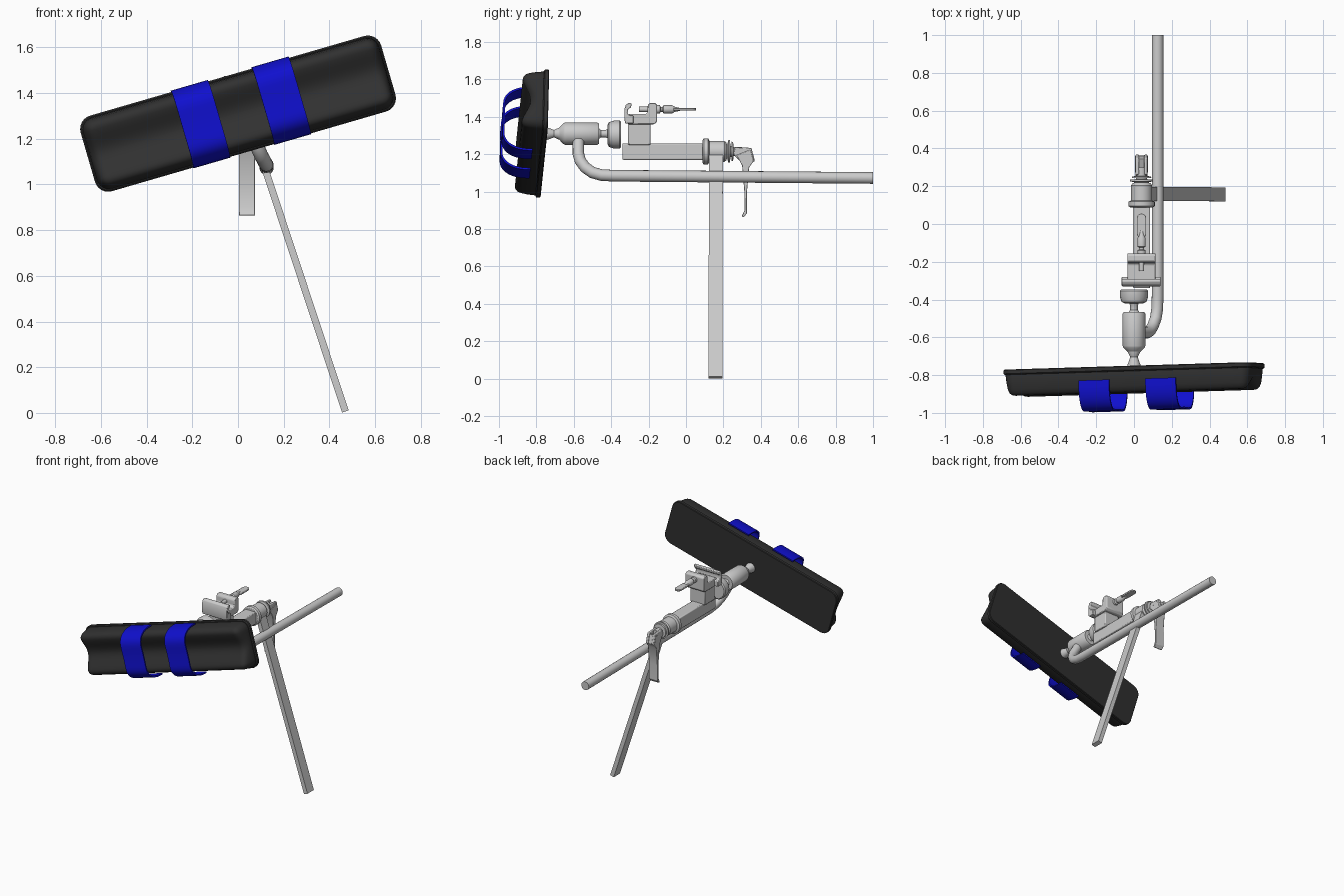
import bpy, bmesh, math
from mathutils import Matrix, Vector

if "Cube" in bpy.data.objects:
    bpy.data.objects.remove(bpy.data.objects["Cube"])


def finish(name, bm, mat=None, matrix=None, bevel=0):
    bmesh.ops.recalc_face_normals(bm, faces=bm.faces)
    me = bpy.data.meshes.new(name)
    bm.to_mesh(me)
    bm.free()
    ob = bpy.data.objects.new(name, me)
    bpy.context.collection.objects.link(ob)
    if mat:
        me.materials.append(mat)
    if matrix:
        ob.matrix_world = matrix
    if bevel:
        mod = ob.modifiers.new("bevel", 'BEVEL')
        mod.width, mod.segments, mod.limit_method = bevel, 2, 'ANGLE'
    bpy.ops.object.select_all(action='DESELECT')
    ob.select_set(True)
    bpy.context.view_layer.objects.active = ob
    bpy.ops.object.shade_smooth_by_angle(angle=math.radians(35))
    return ob


def loft(bm, rings):
    rows = [[bm.verts.new(p) for p in r] for r in rings]
    n = len(rows[0])
    for a, b in zip(rows, rows[1:]):
        for i in range(n):
            bm.faces.new((a[i], a[(i + 1) % n], b[(i + 1) % n], b[i]))
    bm.faces.new(rows[0])
    bm.faces.new(rows[-1])


def lathe(name, x, z, prof, n=32):
    """Turned part along y from (y, radius) pairs."""
    bm = bmesh.new()
    loft(bm, [[(x + r * math.cos(2 * math.pi * i / n), y, z + r * math.sin(2 * math.pi * i / n))
               for i in range(n)] for y, r in prof])
    return finish(name, bm)


def extrude(name, prof, x0, x1, mat=None, matrix=None, bevel=0):
    """(y, z) outline pushed along x."""
    bm = bmesh.new()
    loft(bm, [[(x, y, z) for y, z in prof] for x in (x0, x1)])
    return finish(name, bm, mat, matrix, bevel)


def box(name, x0, x1, y0, y1, z0, z1, bevel=0.006):
    return extrude(name, [(y0, z0), (y1, z0), (y1, z1), (y0, z1)], x0, x1, bevel=bevel)


def material(name, col):
    m = bpy.data.materials.new(name)
    m.diffuse_color = (*col, 1)
    m.use_nodes = True
    m.node_tree.nodes["Principled BSDF"].inputs["Base Color"].default_value = m.diffuse_color
    return m


black = material("black_padding", (0.03, 0.03, 0.03))
blue = material("blue_strap", (0.005, 0.005, 0.62))

# Pad frame: x along the pad, -y out of its front, z across it
pad = (Matrix.Translation((0, -0.755, 1.31)) @ Matrix.Rotation(0.022, 4, 'Z')
       @ Matrix.Rotation(-0.03, 4, 'X') @ Matrix.Rotation(math.radians(-16.2), 4, 'Y'))


def rounded(hu, hw, r):
    """Rounded rectangle outline with extra points on the short sides."""
    pts = []
    for cx, cz, a0 in ((1, 1, 0), (-1, 1, 90), (-1, -1, 180), (1, -1, 270)):
        for k in range(7):
            a = math.radians(a0 + 15 * k)
            pts.append((cx * (hu - r) + r * math.cos(a), cz * (hw - r) + r * math.sin(a)))
        if cx == cz * -1:
            continue
        # no subdivision on the long sides
    out = []
    for i, p in enumerate(pts):
        out.append(p)
        q = pts[(i + 1) % len(pts)]
        if i in (13, 27):
            out += [(p[0], p[1] + (q[1] - p[1]) * k / 12) for k in range(1, 12)]
    return out


def hollow(w):
    """Scooped front of the pad across its width."""
    return 0.045 * math.cos(min(abs(w) / 0.13, 1) * math.pi / 2) ** 2


# Backing board
bm = bmesh.new()
loft(bm, [[(u, -d, w) for u, w in rounded(0.685 - i, 0.172 - i, 0.06 - i)]
          for d, i in ((0, 0.004), (0.004, 0), (0.022, 0), (0.028, 0.006))])
finish("pad_board", bm, black, pad)

# Cushion with a scooped front
bm = bmesh.new()
steps = [(0.02, 0.012, 0), (0.03, 0.01, 0), (0.07, 0.014, 0.3), (0.105, 0.02, 0.8),
         (0.125, 0.028, 1), (0.136, 0.04, 1), (0.14, 0.055, 1)]
steps += [(0.14, 0.055 + 0.0125 * k, 1) for k in range(1, 10)]
loft(bm, [[(u, -(d - f * hollow(w)), w)
           for u, w in rounded(0.685 - i, 0.172 - i, max(0.062 - i * 0.9, 0.002))]
          for d, i, f in steps])
finish("pad_cushion", bm, black, pad)

# Straps arching over the cushion
def arch(hw, base, rise):
    pts = []
    for k in range(33):
        t = math.pi * k / 32
        c, s = math.cos(t), math.sin(t)
        w = hw * math.copysign(abs(c) ** 0.75, c)
        pts.append((-(base + rise * max(s, 0) ** 0.75 - 0.022 * max(0, s) ** 10), w))
    return pts


for name, u in (("left_strap", -0.173), ("right_strap", 0.195)):
    outline = arch(0.177, 0.07, 0.183) + arch(0.167, 0.07, 0.173)[::-1]
    extrude(name, outline, u - 0.084, u + 0.084, blue, pad)

# Ball joint holding the pad, with its tightening knob
lathe("pad_stem", 0, 1.31, [(-0.765, 0.036), (-0.745, 0.034), (-0.705, 0.02), (-0.67, 0.036), (-0.64, 0.036)])
lathe("joint_housing", 0, 1.31, [(-0.675, 0.035), (-0.655, 0.056), (-0.645, 0.06), (-0.475, 0.06), (-0.465, 0.054)])
lathe("knob_neck", 0, 1.31, [(-0.47, 0.032), (-0.455, 0.02), (-0.43, 0.02), (-0.41, 0.03)])
lathe("joint_knob", 0, 1.305, [(-0.42, 0.05), (-0.412, 0.066), (-0.385, 0.075), (-0.355, 0.075), (-0.347, 0.068)], 16)

# Bent rod from the joint to the back
path = [(0.03, -0.575, 1.27), (0.07, -0.575, 1.2), (0.085, -0.565, 1.165), (0.1, -0.54, 1.13),
        (0.115, -0.5, 1.102), (0.123, -0.45, 1.088), (0.125, -0.38, 1.085), (0.125, 1.0, 1.073)]
cu = bpy.data.curves.new("bent_rod", 'CURVE')
cu.dimensions, cu.bevel_depth, cu.bevel_resolution, cu.use_fill_caps = '3D', 0.031, 6, True
sp = cu.splines.new('POLY')
sp.points.add(len(path) - 1)
for p, co in zip(sp.points, path):
    p.co = (*co, 1)
rod = bpy.data.objects.new("bent_rod", cu)
bpy.context.collection.objects.link(rod)
bpy.ops.object.select_all(action='DESELECT')
rod.select_set(True)
bpy.context.view_layer.objects.active = rod
bpy.ops.object.convert(target='MESH')
bpy.ops.object.shade_smooth_by_angle(angle=math.radians(35))

# Square arm and the collars at its back end
box("clamp_arm", -0.005, 0.085, -0.34, 0.1, 1.17, 1.258)
lathe("arm_collar", 0.04, 1.215, [(0.088, 0.06), (0.095, 0.07), (0.118, 0.07), (0.125, 0.056), (0.205, 0.056),
                                  (0.215, 0.048), (0.22, 0.035), (0.226, 0.06), (0.236, 0.06), (0.237, 0.03),
                                  (0.243, 0.03), (0.244, 0.052), (0.252, 0.05), (0.254, 0.025), (0.3, 0.025)])

# Cam lever
for x in (0.008, 0.054):
    extrude("lever_cheek", [(0.252, 1.2), (0.262, 1.238), (0.35, 1.234), (0.368, 1.165), (0.345, 1.145), (0.3, 1.15)],
            x, x + 0.018, bevel=0.004)
extrude("lever_handle", [(0.27, 1.195), (0.345, 1.225), (0.362, 1.165), (0.338, 1.13), (0.326, 1.0), (0.326, 0.885),
                         (0.308, 0.862), (0.298, 0.868), (0.313, 0.9), (0.312, 1.0), (0.3, 1.14)],
        0.005, 0.075, bevel=0.003)

# Slanted flat leg
top, bot = Vector((0.075, 0.16, 1.2)), Vector((0.47, 0.157, 0.006))
side = Vector((0.0145, 0, 0.0048))
bm = bmesh.new()
loft(bm, [[c + side * s + Vector((0, t * 0.037, 0)) for s, t in ((-1, -1), (1, -1), (1, 1), (-1, 1))]
          for c in (top, bot)])
finish("leg", bm)

# Rail clamp on top of the arm: pedestal, base, two jaws
box("clamp_pedestal", -0.02, 0.1, -0.31, -0.19, 1.25, 1.37)
extrude("clamp_base", [(-0.31, 1.36), (-0.17, 1.36), (-0.155, 1.375), (-0.155, 1.465), (-0.165, 1.475), (-0.195, 1.475),
                       (-0.205, 1.46), (-0.205, 1.425), (-0.215, 1.415), (-0.31, 1.415)],
        -0.035, 0.115, bevel=0.005)
extrude("hook_jaw", [(-0.325, 1.365), (-0.28, 1.365), (-0.28, 1.405), (-0.308, 1.41), (-0.312, 1.425), (-0.31, 1.44),
                     (-0.295, 1.45), (-0.29, 1.47), (-0.305, 1.475), (-0.322, 1.465), (-0.33, 1.44), (-0.33, 1.39)],
        -0.065, 0.14, bevel=0.004)

# Clamp screw and its flat thumb handle
lathe("clamp_screw", 0.04, 1.44, [(-0.25, 0.014), (-0.162, 0.014), (-0.16, 0.022), (-0.14, 0.022), (-0.135, 0.013),
                                  (-0.125, 0.013), (-0.12, 0.022), (-0.075, 0.022), (-0.06, 0.014), (-0.03, 0.007)], 20)
bm = bmesh.new()
outline = [(0.04 + (0.025 * math.cos(a)), (0.03 if math.sin(a) > 0 else -0.05) + 0.025 * math.sin(a))
           for a in [2 * math.pi * (k + 0.5) / 24 for k in range(24)]]
loft(bm, [[(x, y, z) for x, y in outline] for z in (1.434, 1.447)])
finish("thumb_handle", bm, bevel=0.003)
